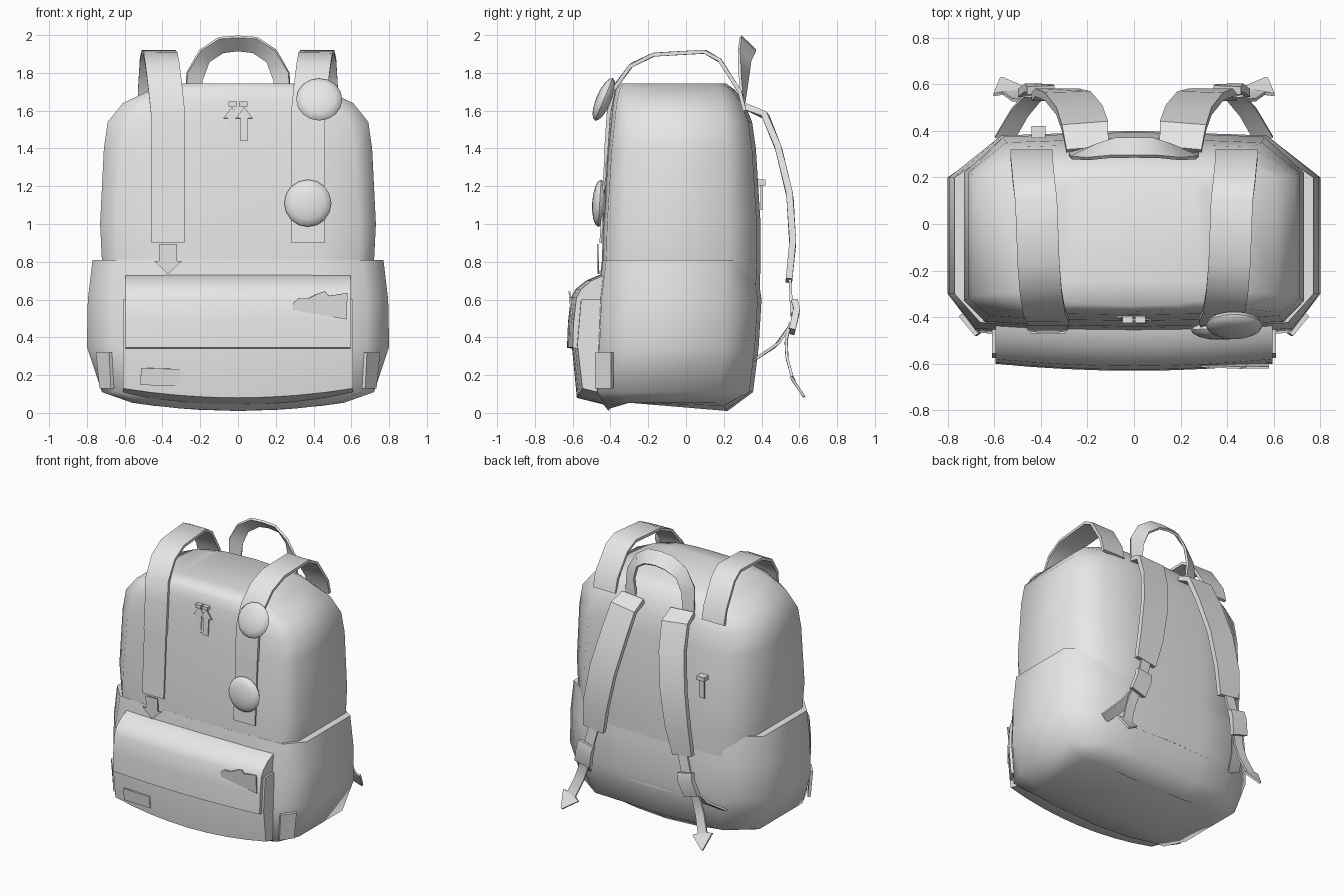
import bpy, bmesh, math
from mathutils import Vector, Matrix

cube = bpy.data.objects.get("Cube")
if cube:
    bpy.data.objects.remove(cube, do_unlink=True)

grey = bpy.data.materials.new("plain grey")
grey.use_nodes = True
grey.diffuse_color = (0.8, 0.8, 0.8, 1)
grey.node_tree.nodes["Principled BSDF"].inputs["Base Color"].default_value = (0.8, 0.8, 0.8, 1)


def finish(name, bm, angle=40):
    """Turn a bmesh into a smooth shaded object with sharp edges kept."""
    bmesh.ops.recalc_face_normals(bm, faces=bm.faces)
    mesh = bpy.data.meshes.new(name)
    bm.to_mesh(mesh)
    bm.free()
    mesh.materials.append(grey)
    for p in mesh.polygons:
        p.use_smooth = True
    mesh.set_sharp_from_angle(angle=math.radians(angle))
    obj = bpy.data.objects.new(name, mesh)
    bpy.context.collection.objects.link(obj)
    return obj


def loft(name, rings, angle=40):
    """Skin closed rings of equal length and cap both ends."""
    bm = bmesh.new()
    rows = [[bm.verts.new(p) for p in ring] for ring in rings]
    n = len(rows[0])
    for a, b in zip(rows, rows[1:]):
        for i in range(n):
            j = (i + 1) % n
            bm.faces.new((a[i], a[j], b[j], b[i]))
    bm.faces.new(rows[0])
    bm.faces.new(rows[-1])
    return finish(name, bm, angle)


def band(name, pairs, thick):
    """Flat band given by its two edges."""
    pairs = [(Vector(a), Vector(b)) for a, b in pairs]
    mids = [(a + b) / 2 for a, b in pairs]
    rings = []
    for i, (a, b) in enumerate(pairs):
        t = mids[min(i + 1, len(mids) - 1)] - mids[max(i - 1, 0)]
        n = t.cross(b - a).normalized() * thick / 2
        rings.append([a + n, b + n, b - n, a - n])
    return loft(name, rings)


def strap(name, path, widths, thick, side=1):
    """Band along a path, its width lying as close to x as the path allows."""
    pts = [Vector((side * x, y, z)) for x, y, z in path]
    if not isinstance(widths, list):
        widths = [widths] * len(pts)
    pairs = []
    for i, p in enumerate(pts):
        t = (pts[min(i + 1, len(pts) - 1)] - pts[max(i - 1, 0)]).normalized()
        across = (Vector((1, 0, 0)) - t * t.x).normalized() * widths[i] / 2
        pairs.append((p - across, p + across))
    return band(name, pairs, thick)


def plate(name, outline, place, tilt=0.0, thick=0.009, turn=0.0):
    """Thin plate from an x-z outline, tilted about x and turned about y."""
    m = Matrix.Translation(place) @ Matrix.Rotation(tilt, 4, 'X') @ Matrix.Rotation(turn, 4, 'Y')
    return loft(name, [[m @ Vector((x, y, z)) for x, z in outline] for y in (-thick / 2, thick / 2)], 30)


def arrow(shaft, length, head, tip):
    """Arrow outline pointing down from the origin."""
    s, h = shaft / 2, head / 2
    return [(-s, 0), (s, 0), (s, -length), (h, -length), (0, -length - tip), (-h, -length), (-s, -length)]


def box(w, h):
    return [(-w / 2, -h / 2), (w / 2, -h / 2), (w / 2, h / 2), (-w / 2, h / 2)]


def body_ring(z, xs, xf, yf, y1, y2, xb, yb, crown=0.0):
    """Chamfered cross-section: side, front and back half widths and depths."""
    half = [(0, yf - .01), (xf * .6, yf - .005), (xf, yf + .012), (xs, y1),
            (xs, y2), (xb, yb - .01), (xb * .5, yb), (0, yb + .01)]
    loop = half + [(-x, y) for x, y in half[-2:0:-1]]
    return [(x, y, z + crown * (x / .6) ** 2) for x, y in loop]


# Main bag
loft("main_bag", [body_ring(*r) for r in [
    (.30, .68, .60, -.44, -.30, .20, .50, .37),
    (.80, .72, .64, -.435, -.32, .22, .56, .385),
    (1.0, .73, .64, -.43, -.33, .22, .56, .385),
    (1.4, .71, .62, -.405, -.32, .22, .55, .36),
    (1.54, .69, .59, -.39, -.31, .21, .50, .34),
    (1.64, .61, .51, -.38, -.30, .20, .42, .30),
    (1.71, .46, .40, -.365, -.29, .18, .34, .25),
    (1.745, .30, .28, -.34, -.25, .15, .26, .20)]], 65)

# Wider lower shell that forms the side pockets
loft("lower_shell", [body_ring(*r) for r in [
    (.01, .56, .50, -.40, -.30, .15, .45, .21, .05),
    (.11, .72, .65, -.48, -.32, .18, .50, .345),
    (.35, .80, .68, -.47, -.30, .20, .56, .375),
    (.60, .795, .68, -.46, -.30, .20, .57, .39),
    (.81, .77, .66, -.435, -.30, .20, .55, .36)]], 65)


# Front pocket with an overhanging flap
def pocket(name, profile, half):
    rings = []
    for i in range(-4, 5):
        u = i / 4
        rings.append([(u * half, y + .03 * u * u, z + (.05 * u * u if z < .2 else 0)) for y, z in profile])
    return loft(name, rings, 50)


pocket("front_pocket", [(-.38, .60), (-.585, .60), (-.605, .36), (-.578, .08), (-.44, .045), (-.38, .05)], .61)
pocket("pocket_flap", [(-.38, .74), (-.46, .73), (-.53, .70), (-.585, .655), (-.61, .61),
                       (-.625, .48), (-.63, .345), (-.60, .34), (-.38, .40)], .595)

# Patches on the pocket
plate("pocket_label", box(.21, .09), (-.41, -.583, .19), .12, turn=.03)
plate("flap_patch", [(-.17, .01), (-.14, .035), (-.09, .035), (-.04, .06), (0, .075), (.02, .05),
                     (.12, .065), (.115, -.075), (-.17, -.025)], (.46, -.61, .57), .1)

# Carry handle
edge = [((.28, .30, 1.60), (.19, .30, 1.60)), ((.27, .285, 1.80), (.19, .325, 1.76)),
        ((.20, .28, 1.92), (.155, .34, 1.86)), ((.10, .29, 1.985), (.08, .365, 1.91))]
flip = [tuple((-x, y, z) for x, y, z in pair) for pair in reversed(edge)]
band("carry_handle", edge + [((0, .29, 1.992), (0, .365, 1.92))] + flip, .016)

for side, word in ((1, "left"), (-1, "right")):
    # Loop over the top and its flat lower run on the front
    strap(word + "_top_loop", [
        (.37, -.425, 1.36), (.37, -.41, 1.58), (.385, -.38, 1.72), (.40, -.29, 1.84), (.41, -.17, 1.897),
        (.42, .10, 1.912), (.43, .18, 1.865), (.44, .285, 1.70), (.44, .31, 1.60)], .18, .02, side)
    strap(word + "_front_strap", [(.37, -.425, 1.38), (.37, -.452, .90)], .175, .012, side)

    # Shoulder strap with webbing, buckle and tail
    strap(word + "_shoulder_strap", [
        (.20, .32, 1.62), (.21, .42, 1.575), (.235, .49, 1.40), (.285, .55, 1.15),
        (.33, .565, .90), (.36, .545, .70)], [.18, .2, .2, .2, .19, .16], .035, side)
    strap(word + "_webbing", [(.355, .55, .73), (.41, .56, .52)], .075, .015, side)
    strap(word + "_buckle", [(.40, .575, .59), (.41, .585, .54), (.44, .56, .43)], .12, .035, side)
    strap(word + "_lower_webbing", [(.43, .55, .46), (.49, .48, .36), (.56, .36, .28)], .08, .014, side)
    strap(word + "_tail", [
        (.435, .55, .47), (.46, .53, .38), (.49, .535, .29), (.53, .565, .18), (.533, .568, .172),
        (.57, .625, .085)], [.07, .07, .07, .07, .15, .01], .014, side)

    # Tag sewn across the front corner
    tag = [((.675, -.475, .32), (.745, -.39, .32)), ((.665, -.475, .13), (.725, -.39, .13))]
    band(word + "_corner_tag", [tuple((side * x, y, z) for x, y, z in pair) for pair in tag], .02)

    # Front zip pull, arrow pointing up
    pull = plate(word + "_zip_pull", arrow(.042, .12, .09, .06), (side * .033, -.416 - side * .006, 1.44),
                 -.08, turn=math.pi)
    plate(word + "_zip_slider", box(.045, .025), (side * .027, -.41, 1.635), thick=.03)

# Arrow end under the right front strap
plate("front_strap_arrow", arrow(.095, .09, .15, .07), (-.37, -.468, .895), .03)

# Round badges on the left strap
for name, place, radius, tilt in (("upper_badge", (.43, -.435, 1.66), .122, -.4),
                                  ("lower_badge", (.37, -.457, 1.11), .125, -.06)):
    bm = bmesh.new()
    m = Matrix.Translation(place) @ Matrix.Rotation(tilt, 4, 'X') @ Matrix.Diagonal((radius, .04, radius, 1))
    bmesh.ops.create_uvsphere(bm, u_segments=16, v_segments=8, radius=1,
                              matrix=m @ Matrix.Rotation(math.pi / 2, 4, 'X'))
    finish(name, bm, 60)

# Zip on the back
plate("back_zip_slider", box(.06, .03), (-.41, .395, 1.22), thick=.05)
plate("back_zip_pull", box(.042, .13), (-.41, .4, 1.14))
